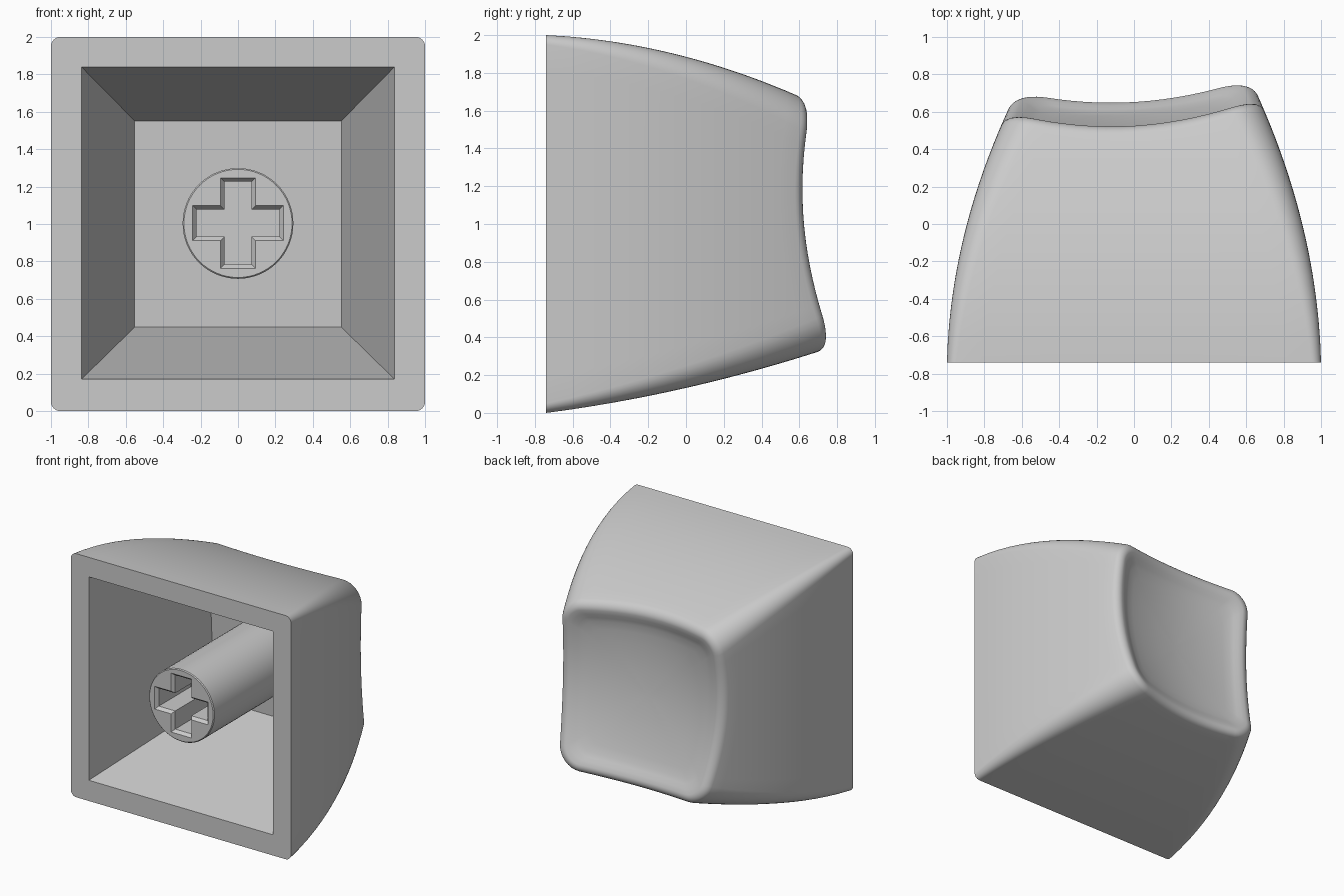
import bpy, bmesh, math

cube = bpy.data.objects.get("Cube")
if cube:
    bpy.data.objects.remove(cube, do_unlink=True)

grey = bpy.data.materials.new("plain grey")
grey.use_nodes = True
colour = (0.6, 0.6, 0.6, 1)
grey.diffuse_color = colour
grey.node_tree.nodes["Principled BSDF"].inputs["Base Color"].default_value = colour

FRONT = -0.74      # plane of the open side
RIM = 0.06         # rounding of the rim


def loft(name, rings, tip=None):
    """Skin a list of equal rings, closing the last one on a tip if given."""
    bm = bmesh.new()
    loops = [[bm.verts.new(p) for p in ring] for ring in rings]
    for a, b in zip(loops, loops[1:]):
        for i in range(len(a)):
            j = (i + 1) % len(a)
            bm.faces.new((a[i], a[j], b[j], b[i]))
    bm.faces.new(loops[0])
    last = loops[-1]
    if tip:
        v = bm.verts.new(tip)
        for i in range(len(last)):
            bm.faces.new((last[i], last[(i + 1) % len(last)], v))
    else:
        bm.faces.new(last)
    bmesh.ops.recalc_face_normals(bm, faces=bm.faces)
    mesh = bpy.data.meshes.new(name)
    bm.to_mesh(mesh)
    bm.free()
    mesh.materials.append(grey)
    ob = bpy.data.objects.new(name, mesh)
    bpy.context.collection.objects.link(ob)
    return ob


def activate(ob):
    bpy.ops.object.select_all(action='DESELECT')
    ob.select_set(True)
    bpy.context.view_layer.objects.active = ob


def carve(ob, cutter):
    """Subtract the cutter, then discard it."""
    cutter.hide_render = True
    mod = ob.modifiers.new("carve", 'BOOLEAN')
    mod.operation = 'DIFFERENCE'
    mod.solver = 'EXACT'
    mod.object = cutter
    activate(ob)
    bpy.ops.object.modifier_apply(modifier=mod.name)
    bpy.data.objects.remove(cutter, do_unlink=True)


def dish(x, z):
    """Tilted, hollowed surface of the finger end, with raised corners."""
    h = z - 1
    return (0.514 + 0.17 * x * x + 0.18 * h * h + 0.22 * x * x * h * h
            + 0.065 * x - 0.1 * h)


def section(y, inset):
    """Rounded square outline of the body at depth y, as (x, z) pairs."""
    t = y - FRONT
    right = 1 - (0.026 * t + 0.148 * t * t) - inset
    left = -1 + (0.026 * t + 0.16 * t * t) + inset
    top = 2 - (0.048 * t + 0.145 * t * t) - inset
    low = 0.13 * t + 0.066 * t * t + inset
    r = max(0.05 + 0.09 * t - inset, 0.03)
    corners = ((right - r, top - r), (left + r, top - r),
               (left + r, low + r), (right - r, low + r))
    pts = []
    for k, (cx, cz) in enumerate(corners):
        arc = []
        for i in range(9):
            a = math.pi / 2 * (k + i / 8)
            arc.append((cx + r * math.cos(a), cz + r * math.sin(a)))
        pts += arc
        # straight run to the next corner
        nx, nz = corners[(k + 1) % 4]
        a = math.pi / 2 * (k + 1)
        end = (nx + r * math.cos(a), nz + r * math.sin(a))
        for i in range(1, 14):
            f = i / 14
            pts.append(tuple(p + (q - p) * f for p, q in zip(arc[-1], end)))
    return pts


def body_ring(frac, inset, drop):
    """Ring a fraction of the way from the open side to the dished end."""
    count = len(section(FRONT, 0))
    ys = [FRONT] * count
    for _ in range(8):
        pts = [section(y, inset)[i] for i, y in enumerate(ys)]
        ys = [FRONT + frac * (dish(x, z) - drop - FRONT) for x, z in pts]
    return [(x, y, z) for (x, z), y in zip(pts, ys)]


# Body: curved walls, rounded rim, dished end
rings = [body_ring(i / 14, 0, RIM) for i in range(15)]
for i in range(1, 7):
    a = math.pi / 2 * i / 6
    rings.append(body_ring(1, RIM * (1 - math.cos(a)), RIM * (1 - math.sin(a))))
rim = rings[-1]
# inside the lip the dish sinks a little deeper
for s, sink in ((0.95, 0.003), (0.9, 0.012), (0.85, 0.018), (0.75, 0.02), (0.6, 0.02),
                (0.45, 0.02), (0.3, 0.02), (0.12, 0.02)):
    ring = [(x * s, 1 + (z - 1) * s) for x, _, z in rim]
    rings.append([(x, dish(x, z) - sink, z) for x, z in ring])
body = loft("cap_shell", rings, (0, dish(0, 1) - 0.02, 1))

# Hollow: tapered square cavity with a floor leaning along the dish
CORNERS = ((1, 1), (-1, 1), (-1, -1), (1, -1))
FLOOR, LEAN = 0.45, 0.03
mouth = [(sx * 0.837, FRONT, 1.005 + sz * 0.835) for sx, sz in CORNERS]
lead = [(x, FRONT - 0.05, z) for x, y, z in mouth]
floor = [(sx * 0.553, FLOOR - sz * LEAN, 1.0 + sz * 0.552) for sx, sz in CORNERS]
carve(body, loft("cavity_cutter", [lead, mouth, floor]))


# Stem: round post with a chamfered cross socket
def circle(y, r):
    return [(r * math.cos(a), y, 1.003 + r * math.sin(a))
            for a in (2 * math.pi * i / 64 for i in range(64))]


def cross(y, grow):
    a, b = 0.222 + grow, 0.073 + grow
    pts = []
    for k in range(4):
        c, s = round(math.cos(k * math.pi / 2)), round(math.sin(k * math.pi / 2))
        for x, z in ((a, -b), (a, b), (b, b)):
            pts.append((x * c - z * s, y, 1.005 + x * s + z * c))
    return pts


stem = loft("stem", [circle(FRONT + 0.005, 0.289), circle(FRONT + 0.012, 0.296),
                     circle(FLOOR + 0.02, 0.296)])
carve(stem, loft("socket_cutter", [cross(FRONT - 0.02, 0.02), cross(FRONT + 0.005, 0.02),
                                   cross(FRONT + 0.03, 0), cross(FRONT + 0.45, 0)]))

for ob in (body, stem):
    activate(ob)
    bpy.ops.object.shade_smooth_by_angle(angle=math.radians(30))
